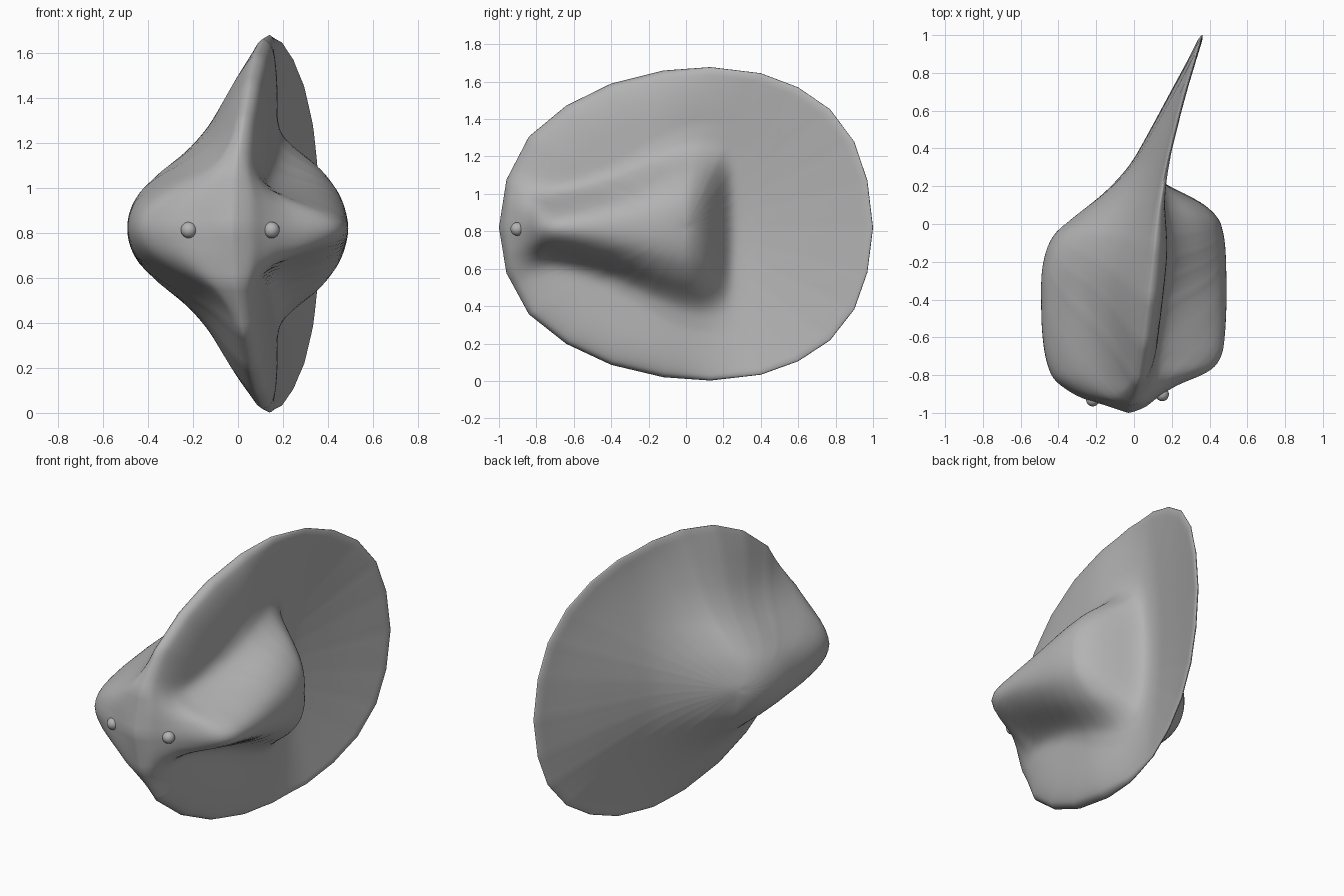
import bpy, bmesh, math

if "Cube" in bpy.data.objects:
    bpy.data.objects.remove(bpy.data.objects["Cube"])

MID = 0.82


def lerp(table, v):
    """Smooth (cubic Hermite) lookup in a small (x, y) table."""
    n = len(table)
    if v <= table[0][0]:
        return table[0][1]
    if v >= table[-1][0]:
        return table[-1][1]
    i = next(k for k in range(n - 1) if v <= table[k + 1][0])

    def slope(k):
        a, b = table[max(k - 1, 0)], table[min(k + 1, n - 1)]
        return (b[1] - a[1]) / (b[0] - a[0])
    (x0, y0), (x1, y1) = table[i], table[i + 1]
    h = x1 - x0
    t = (v - x0) / h
    return ((2*t**3 - 3*t*t + 1) * y0 + (t**3 - 2*t*t + t) * h * slope(i)
            + (3*t*t - 2*t**3) * y1 + (t**3 - t*t) * h * slope(i + 1))


def smoothstep(a, b, v):
    t = min(1, max(0, (v - a) / (b - a)))
    return t * t * (3 - 2 * t)


# Outline of the disc: (y, half height)
UPPER = [(-1, 0), (-.96, .25), (-.84, .475), (-.64, .637), (-.4, .752), (-.12, .82),
         (.13, .838), (.4, .806), (.6, .732), (.77, .618), (.9, .448), (.97, .245), (1, 0)]
# Sideways lean of the rim: (y, x)
RIM = [(-1, -.03), (-.84, .02), (-.4, .08), (.13, .14), (.6, .245), (1, .362)]
# Crest of each side bump seen from above: (y, x)
CREST = {1: [(-1, -.03), (-.97, .05), (-.91, .13), (-.84, .25), (-.8, .36), (-.75, .44), (-.65, .48),
             (-.2, .487), (0, .46), (.09, .39), (.16, .27), (.2, .18), (.25, .11), (.5, .1), (1, 0)],
         -1: [(-1, -.03), (-.985, -.08), (-.957, -.14), (-.926, -.26), (-.86, -.38), (-.8, -.44),
              (-.65, -.48), (-.4, -.492), (-.2, -.48), (-.05, -.42), (.05, -.3), (.17, -.15),
              (.33, 0), (.5, .12), (1, .5)]}
WIDTH = {1: [(-1, .34), (-.9, .24), (-.8, .17), (-.7, .16), (-.4, .245), (0, .41), (.3, .42)],
         -1: [(-1, .3), (-.9, .28), (-.8, .27), (-.4, .33), (0, .41), (.3, .46)]}
SECTION = {1: [(-.38, .91), (0, 1), (.38, .91), (.67, .63), (.9, .25), (1.05, .08), (1.3, 0)],
           -1: [(-.38, .9), (0, 1), (.38, .9), (.67, .63), (.95, .3), (1.25, .1), (1.6, .02), (2, 0)]}


def base(side, y, rho):
    """Skin without the bump: domed left, full at the front right, dished at the back right."""
    rho = min(1, rho)
    edge = .012 * math.sqrt(min(1, (1 - rho) / .03))
    if side > 0:
        back = smoothstep(-.2, .4, y)
        t = min(1, (1 - rho) / .3)
        rounding = .06 * math.sqrt(t * (2 - t))
        off = (1 - back) * rounding - back * .12 * (1 - rho)
    else:
        back = smoothstep(-.35, .35, y)
        off = -(1 - back) * .29 * (1 - rho * rho) - back * .27 * (1 - rho) ** 1.2
    return lerp(RIM, y) + off + side * edge


def surface(side, y, z, rho):
    """x of the right (+1) or left (-1) skin."""
    p = 2.25
    soft = (abs(y) ** p + (abs(z - MID) / .84) ** p) ** (1 / p)
    k = rho ** 8
    b = base(side, y, soft * (1 - k) + rho * k)
    d = side * (lerp(CREST[side], y) - base(side, y, abs(y)))
    rise = (d + math.sqrt(d * d + .0004)) / 2
    f = lerp(SECTION[side], abs(z - MID) / lerp(WIDTH[side], y))
    return b + side * rise * f * min(1, (1 - rho) / .02)


def finish(name, bm, mat):
    bmesh.ops.recalc_face_normals(bm, faces=bm.faces)
    for f in bm.faces:
        f.smooth = True
    me = bpy.data.meshes.new(name)
    bm.to_mesh(me)
    bm.free()
    me.materials.append(mat)
    ob = bpy.data.objects.new(name, me)
    bpy.context.collection.objects.link(ob)
    return ob


grey = bpy.data.materials.new("plain grey")
grey.diffuse_color = (.45, .45, .45, 1)
grey.use_nodes = True
grey.node_tree.nodes["Principled BSDF"].inputs["Base Color"].default_value = grey.diffuse_color

# Body: two skins on a polar grid that share the rim
corner = [(y, MID + h + .02 * h / .84) for y, h in UPPER]
corner += [(y, MID - h + .02 * h / .84) for y, h in UPPER[-2:0:-1]]
outline = []
SUB = 6
for i, (y, z) in enumerate(corner):
    y2, z2 = corner[(i + 1) % len(corner)]
    outline += [(y + (y2 - y) * k / SUB, z + (z2 - z) * k / SUB) for k in range(SUB)]
n, rings = len(outline), 60
bm = bmesh.new()
rim = [bm.verts.new((lerp(RIM, y), y, z)) for y, z in outline]
for side in (1, -1):
    prev = rim
    for r in range(1, rings):
        rho = 1 - (r / rings) ** 1.4
        ring = []
        for y, z in outline:
            py, pz = y * rho, MID + (z - MID) * rho
            ring.append(bm.verts.new((surface(side, py, pz, rho), py, pz)))
        for i in range(n):
            j = (i + 1) % n
            bm.faces.new((prev[i], prev[j], ring[j], ring[i]))
        prev = ring
    tip = bm.verts.new((surface(side, 0, MID, 0), 0, MID))
    for i in range(n):
        bm.faces.new((prev[i], prev[(i + 1) % n], tip))
# Soften the bumps a little, keeping the rim fixed
edge_verts = set(rim)
inner = [v for v in bm.verts if v not in edge_verts]
for _ in range(6):
    bmesh.ops.smooth_vert(bm, verts=inner, factor=.4, use_axis_x=True)
finish("body", bm, grey)

# Eyes
for name, loc in (("left_eye", (-.218, -.93, .812)), ("right_eye", (.149, -.902, .812))):
    bm = bmesh.new()
    bmesh.ops.create_uvsphere(bm, u_segments=20, v_segments=12, radius=.036)
    bmesh.ops.translate(bm, verts=bm.verts, vec=loc)
    finish(name, bm, grey)
